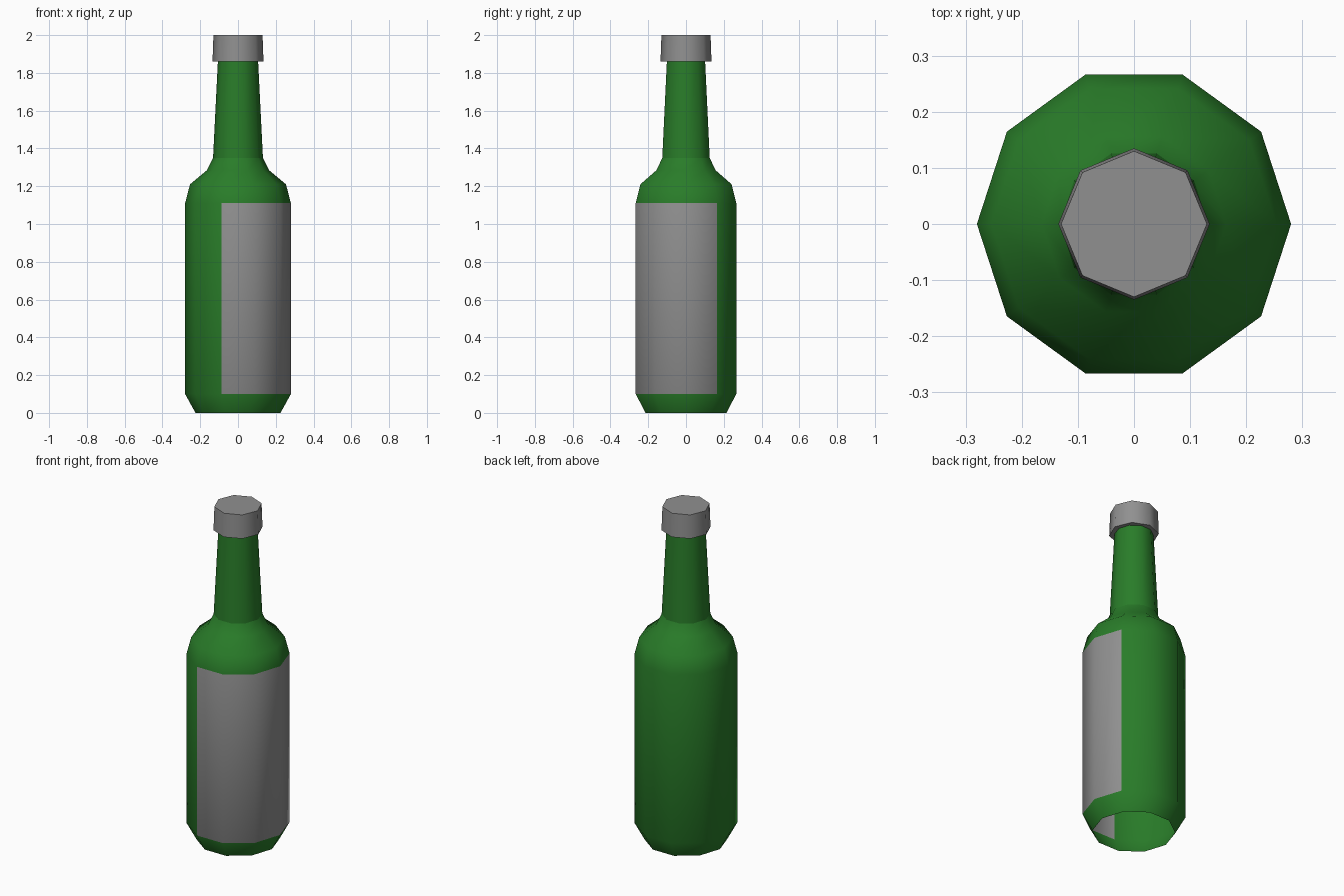
import bpy
import bmesh
from math import cos, sin, tau, radians

cube = bpy.data.objects.get("Cube")
if cube:
    bpy.data.objects.remove(cube)


def make_material(name, rgb):
    mat = bpy.data.materials.new(name)
    mat.use_nodes = True
    mat.diffuse_color = (*rgb, 1)
    mat.node_tree.nodes["Principled BSDF"].inputs["Base Color"].default_value = (*rgb, 1)
    return mat


green = make_material("green glass", (0.022, 0.202, 0.022))
grey = make_material("grey label and cap", (0.28, 0.28, 0.28))


def lathe(name, profile, sides, materials, close_bottom=False, close_top=False,
          smooth=40, pick=None):
    """Turn a (radius, height) profile into a faceted shell."""
    bm = bmesh.new()
    rings = [[bm.verts.new((r * cos(tau * i / sides), r * sin(tau * i / sides), z))
              for i in range(sides)] for r, z in profile]
    for band, (low, high) in enumerate(zip(rings, rings[1:])):
        for i in range(sides):
            j = (i + 1) % sides
            face = bm.faces.new((low[i], low[j], high[j], high[i]))
            if pick:
                face.material_index = pick(band, i)
    if close_bottom:
        bm.faces.new(rings[0][::-1])
    if close_top:
        bm.faces.new(rings[-1])
    mesh = bpy.data.meshes.new(name)
    bm.to_mesh(mesh)
    bm.free()
    for mat in materials:
        mesh.materials.append(mat)
    obj = bpy.data.objects.new(name, mesh)
    bpy.context.collection.objects.link(obj)
    bpy.ops.object.select_all(action="DESELECT")
    obj.select_set(True)
    bpy.context.view_layer.objects.active = obj
    bpy.ops.object.shade_smooth_by_angle(angle=radians(smooth))
    return obj


# Body, open underneath, with the label on four facets of the straight wall
lathe("bottle_body",
      [(0.225, 0), (0.28, 0.1), (0.28, 1.11), (0.254, 1.21), (0.164, 1.285), (0.132, 1.35)],
      10, [green, grey],
      pick=lambda band, i: int(band == 1 and i in (7, 8, 9, 0)))

# Neck, set off from the shoulder by a crisp edge
lathe("bottle_neck", [(0.132, 1.35), (0.106, 1.87)], 10, [green])

# Eight-sided cap
lathe("bottle_cap", [(0.135, 1.86), (0.13, 2.0)], 8, [grey],
      close_bottom=True, close_top=True, smooth=50)
